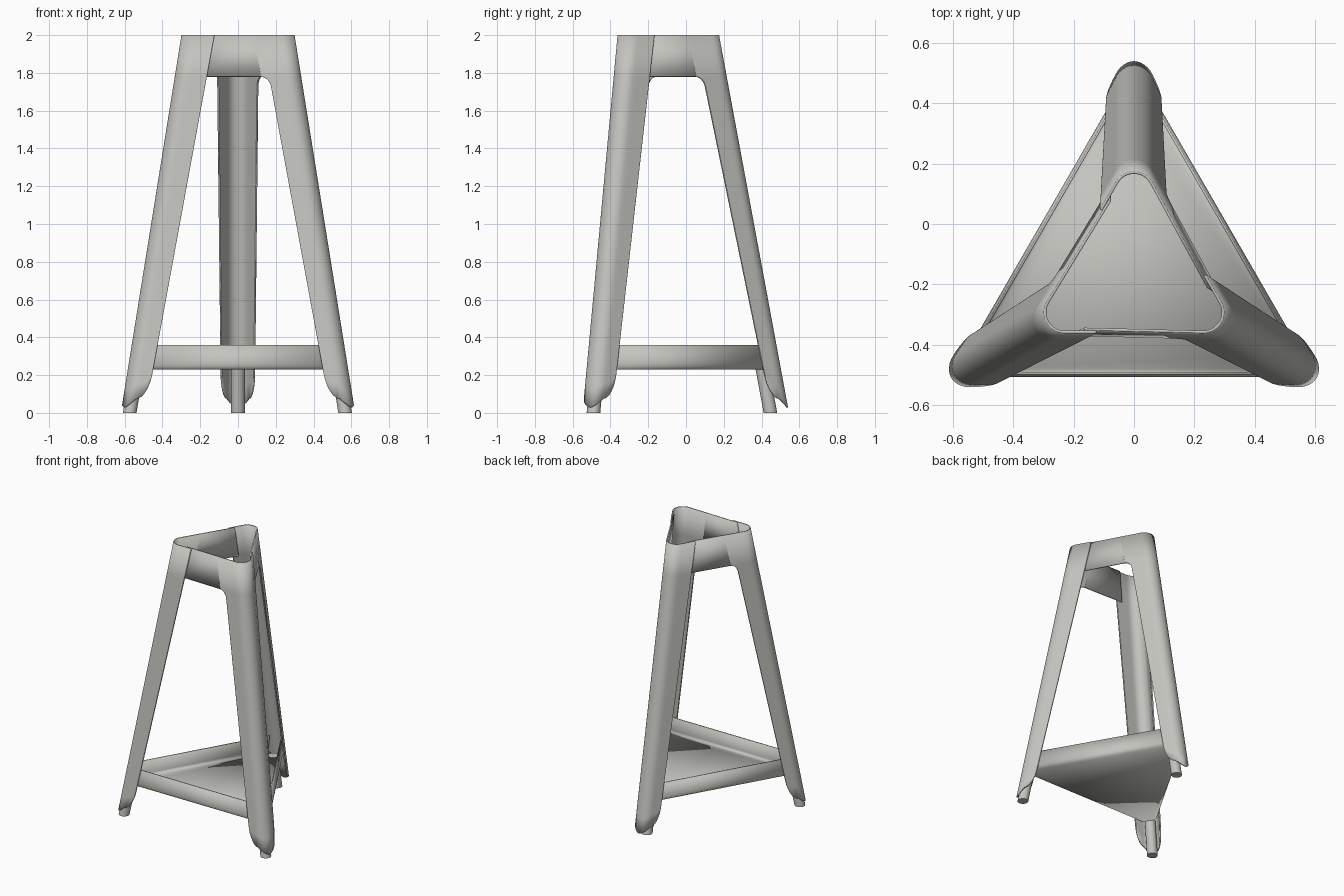
import bpy, bmesh, math
from mathutils import Vector, Matrix

if "Cube" in bpy.data.objects:
    bpy.data.objects.remove(bpy.data.objects["Cube"])

CY = -0.16          # y of the triangle's centre
R = 0.07            # corner bend radius
TAN = R / math.tan(math.radians(30))   # virtual corner to bend end
RIM = 1.78          # lower edge of the top rim

metal = bpy.data.materials.new("warm grey metal")
metal.diffuse_color = (0.55, 0.55, 0.52, 1)
metal.use_nodes = True
metal.node_tree.nodes["Principled BSDF"].inputs["Base Color"].default_value = metal.diffuse_color


def dist(z):        # distance of the bend centre from the axis
    return 0.265 + 0.365 * (2 - z) / 1.97


def finish(name, bm, thickness=0):
    bmesh.ops.remove_doubles(bm, verts=bm.verts, dist=1e-5)
    me = bpy.data.meshes.new(name)
    bm.to_mesh(me)
    bm.free()
    me.materials.append(metal)
    ob = bpy.data.objects.new(name, me)
    bpy.context.collection.objects.link(ob)
    bpy.ops.object.select_all(action='DESELECT')
    ob.select_set(True)
    bpy.context.view_layer.objects.active = ob
    bpy.ops.object.shade_smooth_by_angle(angle=math.radians(35))
    if thickness:
        m = ob.modifiers.new("sheet thickness", 'SOLIDIFY')
        m.thickness = thickness
        m.offset = -1
    return ob


def flange_point(side, t, z):
    """Point on a flat flange, t measured from the bend end."""
    a = math.radians(30)
    n = Vector((side * math.cos(a), math.sin(a), 0))
    along = Vector((side * 0.5, -0.866, 0))
    inset = 0.025 * t if side > 0 else 0     # wide side tucks under its neighbour
    return Vector((0, dist(z), z)) + n * (R - inset) + along * t


def leg_width(side, z):
    w = 0.187 + 0.034 * (z - 0.3) / 1.48 - TAN
    if side > 0 and z > 1.73:                # rounded inner corner under the rim
        q = min(1, (z - 1.73) / 0.05)
        w += 0.045 * (1 - math.sqrt(max(0, 1 - q * q)))
    return w


FILLET = [1.73 + 0.05 * math.sin(k * math.pi / 12) for k in range(7)]
gs = [math.sin(k * math.pi / 16) for k in range(1, 9)]
cols = ([(-1, g) for g in reversed(gs)]
        + [(0, 60 - 10 * k) for k in range(13)]
        + [(1, g) for g in gs])


def leg_sheet(name, rot):
    """Bent leg with one narrow flange and one flange forming a top rim."""
    bm = bmesh.new()
    grid = []
    for side, v in cols:
        if side == 0:
            zb = 0.03 + 0.045 * (abs(v) / 60) ** 1.5
        else:
            zb = 0.075 + 0.13 * (1 - math.sqrt(max(0, 1 - v * v)))
        zs = [zb, (zb + 0.24) / 2, 0.24, 1.0] + FILLET + [2.0]
        column = []
        for z in zs:
            if side == 0:
                a = math.radians(90 + v)
                p = Vector((R * math.cos(a), dist(z) + R * math.sin(a), z))
            else:
                p = flange_point(side, v * leg_width(side, z), z)
            column.append(bm.verts.new(p))
        grid.append(column)
    for i in range(len(grid) - 1):
        for j in range(len(grid[0]) - 1):
            bm.faces.new((grid[i + 1][j], grid[i][j], grid[i][j + 1], grid[i + 1][j + 1]))
    # top rim reaching under the next leg
    ends = []
    for z in (RIM, 2.0):
        length = math.sqrt(3) * (dist(z) + 2 * R) - TAN - 0.185
        ends.append(bm.verts.new(flange_point(1, length, z)))
    bm.faces.new((ends[0], grid[-1][-2], grid[-1][-1], ends[1]))
    bm.transform(Matrix.Translation((0, CY, 0)) @ Matrix.Rotation(rot, 4, 'Z'))
    finish(name, bm, 0.009)


for i, label in enumerate(("back", "left", "right")):
    leg_sheet(label + "_leg_sheet", math.radians(120 * i))

# tray with three bent-up walls and cut-off corners
bm = bmesh.new()
CUT = 0.59
prof = [(0.36, 0), (0.262, 0), (0.247, 0.004), (0.236, 0.014), (0.23, 0.03)]
floor = []
for k in range(3):
    rot = Matrix.Rotation(math.radians(120 * k), 4, 'Z')
    rows = []
    for z, inset in prof:
        h = dist(z) / 2 + R - 0.016 - inset
        x = (CUT - 0.5 * h) / 0.866
        rows.append([bm.verts.new(rot @ Vector((s * x, -h, z))) for s in (-1, 1)])
    for a, b in zip(rows, rows[1:]):
        bm.faces.new((b[0], b[1], a[1], a[0]))
    floor += rows[-1]
bm.faces.new(floor[::-1])
bm.transform(Matrix.Translation((0, CY, 0)))
finish("tray", bm, 0.008)

# feet leaning along the legs
for label, x, y in (("back", 0, 0.447), ("left", -0.573, -0.49), ("right", 0.567, -0.49)):
    bm = bmesh.new()
    bmesh.ops.create_cone(bm, cap_ends=True, segments=32, radius1=0.036,
                          radius2=0.036, depth=0.24)
    lean = Vector((x, y - CY, 0)).normalized() * -0.185
    for v in bm.verts:
        v.co.z += 0.12
        v.co += lean * v.co.z + Vector((x, y, 0))
    finish(label + "_foot", bm)
